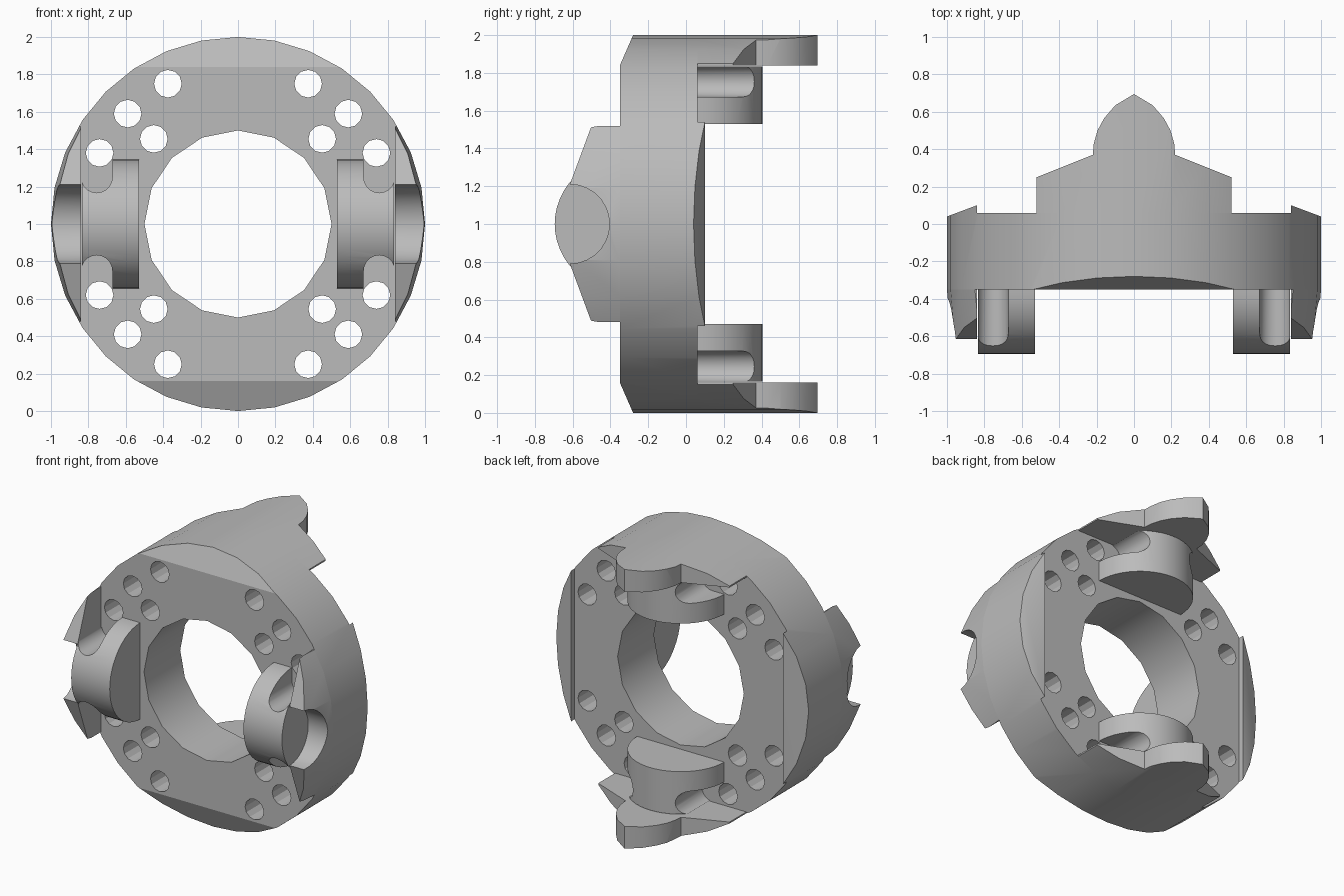
import bpy, bmesh
from math import sin, cos, pi, radians
from mathutils import Matrix

cube = bpy.data.objects.get("Cube")
if cube:
    bpy.data.objects.remove(cube, do_unlink=True)

steel = bpy.data.materials.new("plain_grey_metal")
grey = (0.5, 0.5, 0.5, 1)
steel.use_nodes = True
steel.diffuse_color = grey
steel.node_tree.nodes["Principled BSDF"].inputs["Base Color"].default_value = grey

FRONT, BACK = -0.35, 0.06   # the two coupling faces
CHORD = 0.84                # where lugs and rims start


def to_object(name, bm):
    bmesh.ops.recalc_face_normals(bm, faces=bm.faces)
    mesh = bpy.data.meshes.new(name)
    bm.to_mesh(mesh)
    bm.free()
    ob = bpy.data.objects.new(name, mesh)
    bpy.context.collection.objects.link(ob)
    mesh.materials.append(steel)
    return ob


def prism(name, profile, lo, hi, place):
    """Extrude a 2D profile from lo to hi; place maps (a, b, depth) to space."""
    bm = bmesh.new()
    low = [bm.verts.new(place(a, b, lo)) for a, b in profile]
    high = [bm.verts.new(place(a, b, hi)) for a, b in profile]
    bm.faces.new(low)
    bm.faces.new(high)
    n = len(profile)
    for i in range(n):
        j = (i + 1) % n
        bm.faces.new((low[i], low[j], high[j], high[i]))
    return to_object(name, bm)


def rod(name, x, z, y0, y1, r0, r1, sides):
    """Round bar along y, with radius r0 at y0 and r1 at y1."""
    bm = bmesh.new()
    bmesh.ops.create_cone(bm, cap_ends=True, segments=sides, radius1=r1, radius2=r0,
                          depth=y1 - y0)
    turn = Matrix.Rotation(radians(90), 4, 'X')
    bmesh.ops.transform(bm, matrix=Matrix.Translation((x, (y0 + y1) / 2, z)) @ turn,
                        verts=bm.verts)
    return to_object(name, bm)


def combine(target, tool, operation):
    mod = target.modifiers.new("cut", 'BOOLEAN')
    mod.operation, mod.solver, mod.object = operation, 'EXACT', tool
    bpy.context.view_layer.objects.active = target
    bpy.ops.object.modifier_apply(modifier=mod.name)
    bpy.data.objects.remove(tool, do_unlink=True)


def smooth(ob, degrees):
    bpy.ops.object.select_all(action='DESELECT')
    ob.select_set(True)
    bpy.context.view_layer.objects.active = ob
    bpy.ops.object.shade_smooth_by_angle(angle=radians(degrees))


def arc(ca, cb, r, start, end, steps):
    angles = [start + (end - start) * i / steps for i in range(steps + 1)]
    return [(ca + r * cos(t), cb + r * sin(t)) for t in angles]


# Ring body with its bore
ring = rod("ring_body", 0, 1, FRONT, 0.10, 1, 1, 32)
combine(ring, rod("bore", 0, 1, -1, 1, 0.5, 0.5, 16), 'DIFFERENCE')

# Recessed back face, leaving a raised rim on each side
recess = [(-CHORD, BACK), (CHORD, BACK), (CHORD, 0.3), (-CHORD, 0.3)]
combine(ring, prism("recess", recess, -0.2, 2.2, lambda a, b, d: (a, b, d)), 'DIFFERENCE')

# Sloped rims at the sides and sloped front edges at top and bottom
for s in (-1, 1):
    rim = [(CHORD, 0.10), (1.08, 0.01), (1.08, 0.3), (CHORD, 0.3)]
    combine(ring, prism("rim_slope", rim, -0.2, 2.2,
                        lambda a, b, d: (s * a, b, d)), 'DIFFERENCE')
    edge = [(CHORD, FRONT), (1.08, -0.245), (1.08, -0.6), (CHORD, -0.6)]
    combine(ring, prism("edge_slope", edge, -1.2, 1.2,
                        lambda a, b, d: (d, b, 1 + s * a)), 'DIFFERENCE')

# Bolt holes, four in each quarter
for hx, hz in ((0.375, 0.75), (0.59, 0.59), (0.45, 0.455), (0.74, 0.38)):
    for sx in (-1, 1):
        for sz in (-1, 1):
            combine(ring, rod("hole", sx * hx, 1 + sz * hz, -1, 1, 0.074, 0.074, 12),
                    'DIFFERENCE')
smooth(ring, 23)

# Lug outlines: across the face, then height above it
notched = ([(0.52, 0), (0.52, 0.15)] + arc(0, 0.265, 0.21, 0, -pi, 14)
           + [(-0.52, 0.15), (-0.52, 0)])
half = [(0.52, 0), (0.52, 0.19), (0.22, 0.31), (0.215, 0.37), (0.195, 0.44),
        (0.16, 0.505), (0.1, 0.575)]
pointed = half + [(0, 0.635)] + [(-a, b) for a, b in reversed(half)]

# Half-round ear and the rounded slots cut in its ends
ear_outline = arc(0, 0, 0.345, 0, pi, 24)
slot_outline = arc(0.755, 0.25, 0.083, pi, 2 * pi, 10) + [(0.838, 0.5), (0.672, 0.5)]

# Each entry: name, outline, and a map from (radial, across, height)
sides = (
    ("front_left", notched, lambda u, v, h: (u, FRONT - h, 1 + v)),
    ("front_right", notched, lambda u, v, h: (-u, FRONT - h, 1 + v)),
    ("back_top", pointed, lambda u, v, h: (v, BACK + h, 1 + u)),
    ("back_bottom", pointed, lambda u, v, h: (v, BACK + h, 1 - u)),
)
for name, outline, place in sides:
    lug = prism(name + "_lug", outline, CHORD, 1.1, lambda a, b, d: place(d, a, b))
    if outline is notched:
        hull = rod("hull", 0, 1, -1.05, FRONT + 0.0, 0.94, 1, 32)
    else:
        hull = rod("hull", 0, 1, -0.1, 1, 1, 1, 32)
    combine(lug, hull, 'INTERSECT')
    smooth(lug, 28)

    ear = prism(name + "_ear", ear_outline, 0.53, 0.835, lambda a, b, d: place(d, a, b))
    for s in (-1, 1):
        combine(ear, prism("slot", slot_outline, -0.1, 0.6,
                           lambda a, b, d: place(a, s * b, d)), 'DIFFERENCE')
    smooth(ear, 28)
